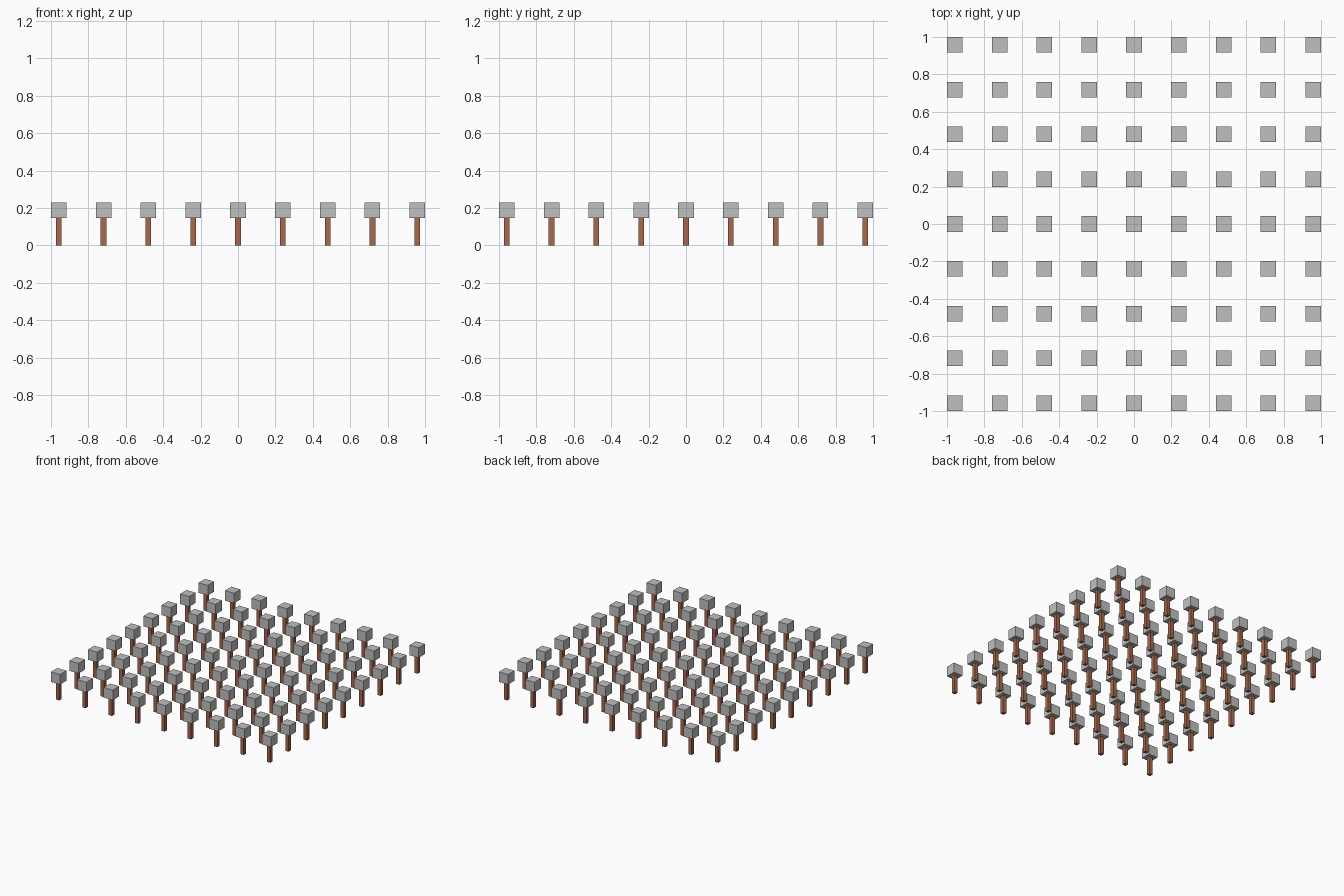
import bpy, bmesh
from mathutils import Matrix

if "Cube" in bpy.data.objects:
    bpy.data.objects.remove(bpy.data.objects["Cube"])

COUNT, HEAD, STEM = 9, 0.083, 0.03
STEP = (2 - HEAD) / (COUNT - 1)
HEAD_Z, TOP_Z = 0.147, 0.23


def material(name, rgb):
    m = bpy.data.materials.new(name)
    m.diffuse_color = (*rgb, 1)
    m.use_nodes = True
    m.node_tree.nodes["Principled BSDF"].inputs["Base Color"].default_value = m.diffuse_color
    return m


def box_mesh(name, width, z0, z1, mat):
    bm = bmesh.new()
    place = Matrix.Translation((0, 0, (z0 + z1) / 2)) @ Matrix.Diagonal((width, width, z1 - z0, 1))
    bmesh.ops.create_cube(bm, size=1, matrix=place)
    mesh = bpy.data.meshes.new(name)
    bm.to_mesh(mesh)
    bm.free()
    mesh.materials.append(mat)
    return mesh


grey = material("stone grey", (0.53, 0.53, 0.53))
brown = material("reddish brown", (0.40, 0.14, 0.075))

# Square post and block on top, shared by every position in the grid
parts = {
    "post": box_mesh("post", STEM, 0, HEAD_Z, brown),
    "block": box_mesh("block", HEAD, HEAD_Z, TOP_Z, grey),
}

for i in range(COUNT):
    for j in range(COUNT):
        for name, mesh in parts.items():
            obj = bpy.data.objects.new(f"{name}_{i}_{j}", mesh)
            obj.location = (-1 + HEAD / 2 + i * STEP, -1 + HEAD / 2 + j * STEP, 0)
            bpy.context.collection.objects.link(obj)
